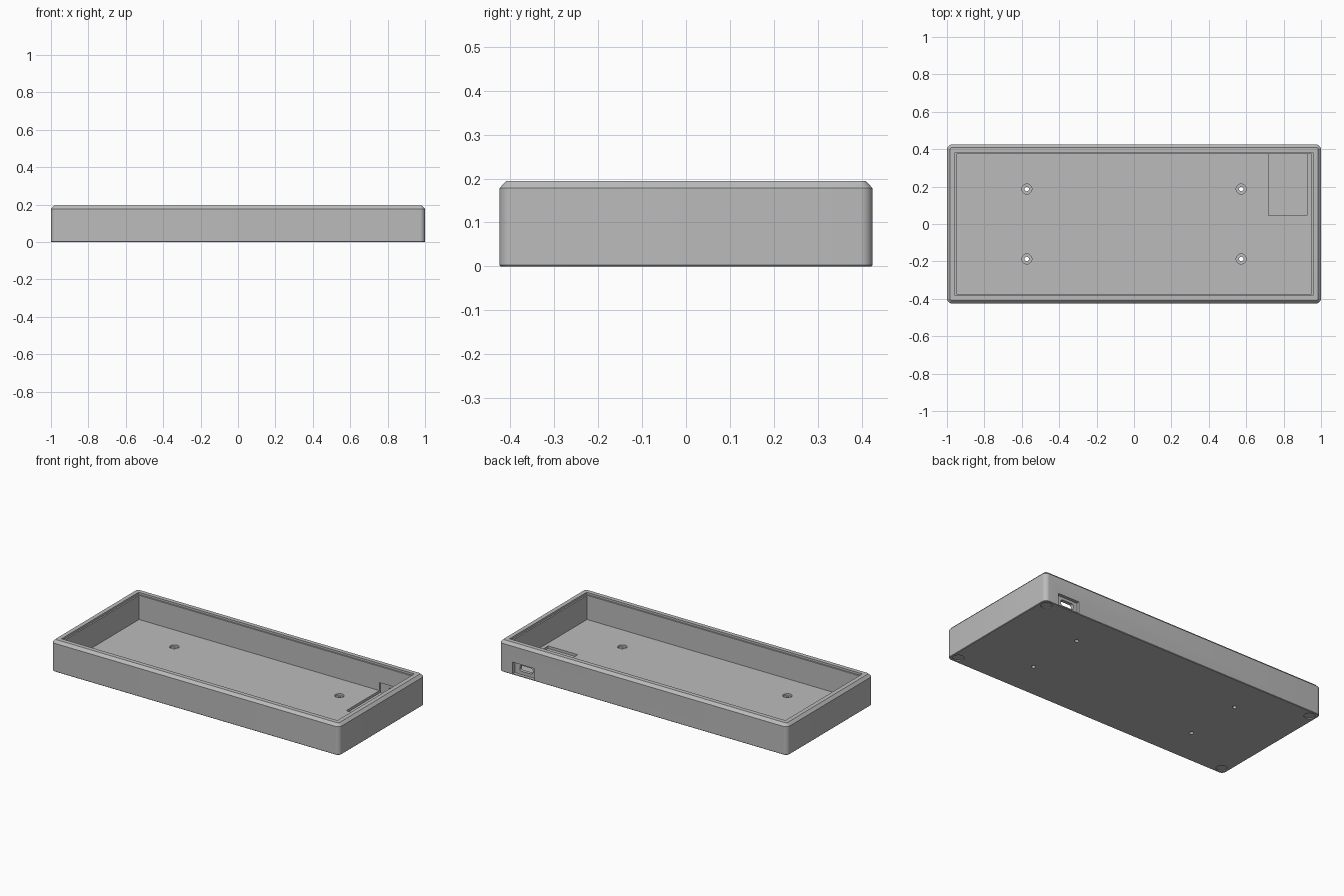
import bpy, bmesh, math

if "Cube" in bpy.data.objects:
    bpy.data.objects.remove(bpy.data.objects["Cube"])

plastic = bpy.data.materials.new("grey plastic")
plastic.diffuse_color = (0.5, 0.5, 0.5, 1)
plastic.use_nodes = True
plastic.node_tree.nodes["Principled BSDF"].inputs["Base Color"].default_value = plastic.diffuse_color


def rounded_rect(hx, hy, r, seg=8):
    """Counter-clockwise outline of a rectangle with rounded corners."""
    pts = []
    for i, (sx, sy) in enumerate([(1, 1), (-1, 1), (-1, -1), (1, -1)]):
        for k in range(seg + 1):
            a = (i + k / seg) * math.pi / 2
            pts.append((sx * (hx - r) + r * math.cos(a), sy * (hy - r) + r * math.sin(a)))
    return pts


def loft(name, sections):
    """Closed solid through outlines given as (z, points)."""
    bm = bmesh.new()
    rings = [[bm.verts.new((x, y, z)) for x, y in pts] for z, pts in sections]
    n = len(rings[0])
    for a, b in zip(rings, rings[1:]):
        for i in range(n):
            j = (i + 1) % n
            bm.faces.new((a[i], a[j], b[j], b[i]))
    bm.faces.new(rings[0][::-1])
    bm.faces.new(rings[-1])
    mesh = bpy.data.meshes.new(name)
    bm.to_mesh(mesh)
    bm.free()
    mesh.materials.append(plastic)
    ob = bpy.data.objects.new(name, mesh)
    bpy.context.collection.objects.link(ob)
    return ob


def box(name, x0, x1, y0, y1, z0, z1):
    pts = [(x0, y0), (x1, y0), (x1, y1), (x0, y1)]
    return loft(name, [(z0, pts), (z1, pts)])


def cylinder(name, x, y, r, z0, z1, n=32):
    pts = [(x + r * math.cos(2 * math.pi * k / n), y + r * math.sin(2 * math.pi * k / n))
           for k in range(n)]
    return loft(name, [(z0, pts), (z1, pts)])


# Outer case with rounded corners and a chamfered top rim
case = loft("case_tray", [
    (0.0, rounded_rect(0.997, 0.422, 0.025)),
    (0.003, rounded_rect(1.0, 0.425, 0.028)),
    (0.178, rounded_rect(1.0, 0.425, 0.028)),
    (0.195, rounded_rect(0.984, 0.409, 0.012)),
])

FLOOR = 0.03
cutters = [
    # Main cavity and the shallow ledge for a lid
    box("cavity", -0.948, 0.948, -0.373, 0.373, FLOOR, 0.3),
    box("lid_ledge", -0.957, 0.957, -0.382, 0.382, 0.182, 0.3),
    # Circuit board pocket, running a little way into the back wall
    box("board_pocket", 0.72, 0.925, 0.045, 0.384, 0.014, 0.08),
    # Connector recess on the back face and the slot through the wall
    box("port_recess", 0.755, 0.905, 0.405, 0.5, 0.006, 0.078),
]

# Through slot with rounded ends, extruded along y
slot_pts = rounded_rect(0.045, 0.018, 0.012)
slot = loft("port_slot", [(0.0, slot_pts), (0.12, slot_pts)])
for v in slot.data.vertices:
    x, y, z = v.co
    v.co = (0.825 + x, 0.48 - z, 0.044 + y)
cutters.append(slot)

for sx in (-1, 1):
    for sy in (-1, 1):
        # Screw holes with counterbores, and shallow foot recesses underneath
        cutters.append(cylinder("screw_hole", sx * 0.573, sy * 0.187, 0.012, -0.1, 0.1))
        cutters.append(cylinder("screw_counterbore", sx * 0.573, sy * 0.187, 0.027, 0.016, 0.1))
        cutters.append(cylinder("foot_recess", sx * 0.955, sy * 0.38, 0.032, -0.1, 0.005))

bpy.context.view_layer.objects.active = case
for c in cutters:
    c.hide_render = True
    mod = case.modifiers.new(c.name, 'BOOLEAN')
    mod.operation = 'DIFFERENCE'
    mod.solver = 'EXACT'
    mod.object = c
    bpy.ops.object.modifier_apply(modifier=mod.name)
for c in cutters:
    bpy.data.objects.remove(c)

# Keep a single material and smooth only the round parts
case.data.materials.clear()
case.data.materials.append(plastic)
for p in case.data.polygons:
    p.material_index = 0
bpy.ops.object.select_all(action='DESELECT')
case.select_set(True)
bpy.ops.object.shade_smooth_by_angle(angle=math.radians(30))
